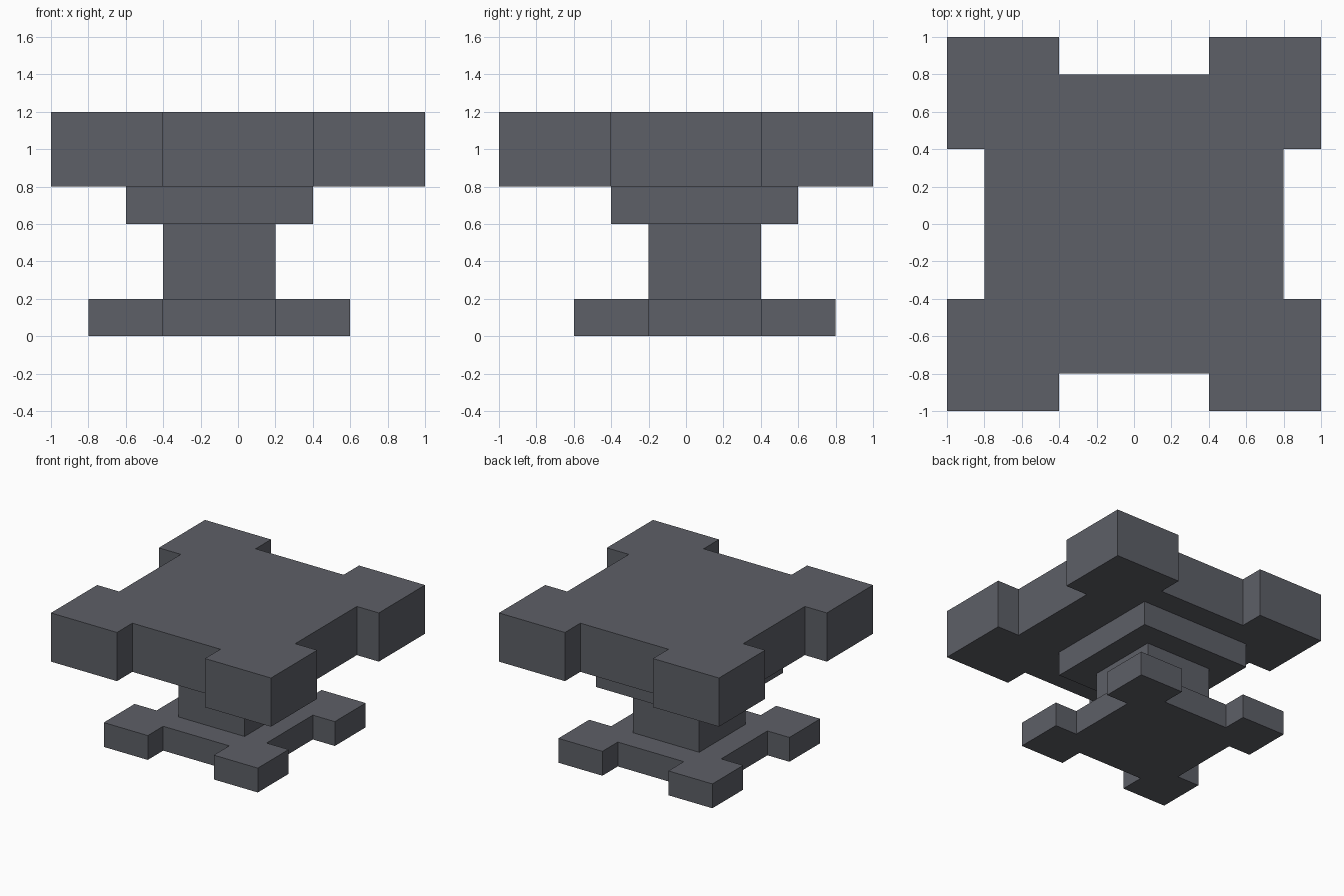
import bpy
import bmesh

# Remove the default cube
cube = bpy.data.objects.get("Cube")
if cube:
    bpy.data.objects.remove(cube, do_unlink=True)

# Single dark stone-iron colour
iron = bpy.data.materials.new("dark_grey")
iron.use_nodes = True
colour = (0.11, 0.115, 0.135, 1.0)
iron.diffuse_color = colour
iron.node_tree.nodes["Principled BSDF"].inputs["Base Color"].default_value = colour


def square_outline(half):
    return [(-half, -half), (half, -half), (half, half), (-half, half)]


def notched_outline(half, inner, depth):
    """Square with a centred notch of half-width `inner` in every side."""
    side = [(-half, -half), (-inner, -half), (-inner, depth - half),
            (inner, depth - half), (inner, -half)]
    points = []
    for _ in range(4):
        points += side
        side = [(-y, x) for x, y in side]
    return points


def slab(name, outline, centre, bottom, top):
    """Extrude an outline upwards into a flat-shaded block."""
    bm = bmesh.new()
    verts = [bm.verts.new((x, y, 0)) for x, y in outline]
    face = bm.faces.new(verts)
    raised = bmesh.ops.extrude_face_region(bm, geom=[face], use_keep_orig=True)
    moved = [v for v in raised["geom"] if isinstance(v, bmesh.types.BMVert)]
    bmesh.ops.translate(bm, verts=moved, vec=(0, 0, top - bottom))
    bmesh.ops.recalc_face_normals(bm, faces=bm.faces)
    mesh = bpy.data.meshes.new(name)
    bm.to_mesh(mesh)
    bm.free()
    mesh.materials.append(iron)
    obj = bpy.data.objects.new(name, mesh)
    obj.location = (*centre, bottom)
    bpy.context.collection.objects.link(obj)
    return obj


# The pedestal stands slightly off the centre of the table top
pedestal = (-0.1, 0.1)

# Base with four corner feet
slab("base", notched_outline(0.7, 0.3, 0.2), pedestal, 0.0, 0.2)
# Column
slab("column", square_outline(0.3), pedestal, 0.2, 0.6)
# Shoulder under the top
slab("shoulder", square_outline(0.5), pedestal, 0.6, 0.8)
# Top with four corner blocks
slab("table_top", notched_outline(1.0, 0.4, 0.2), (0, 0), 0.8, 1.2)
